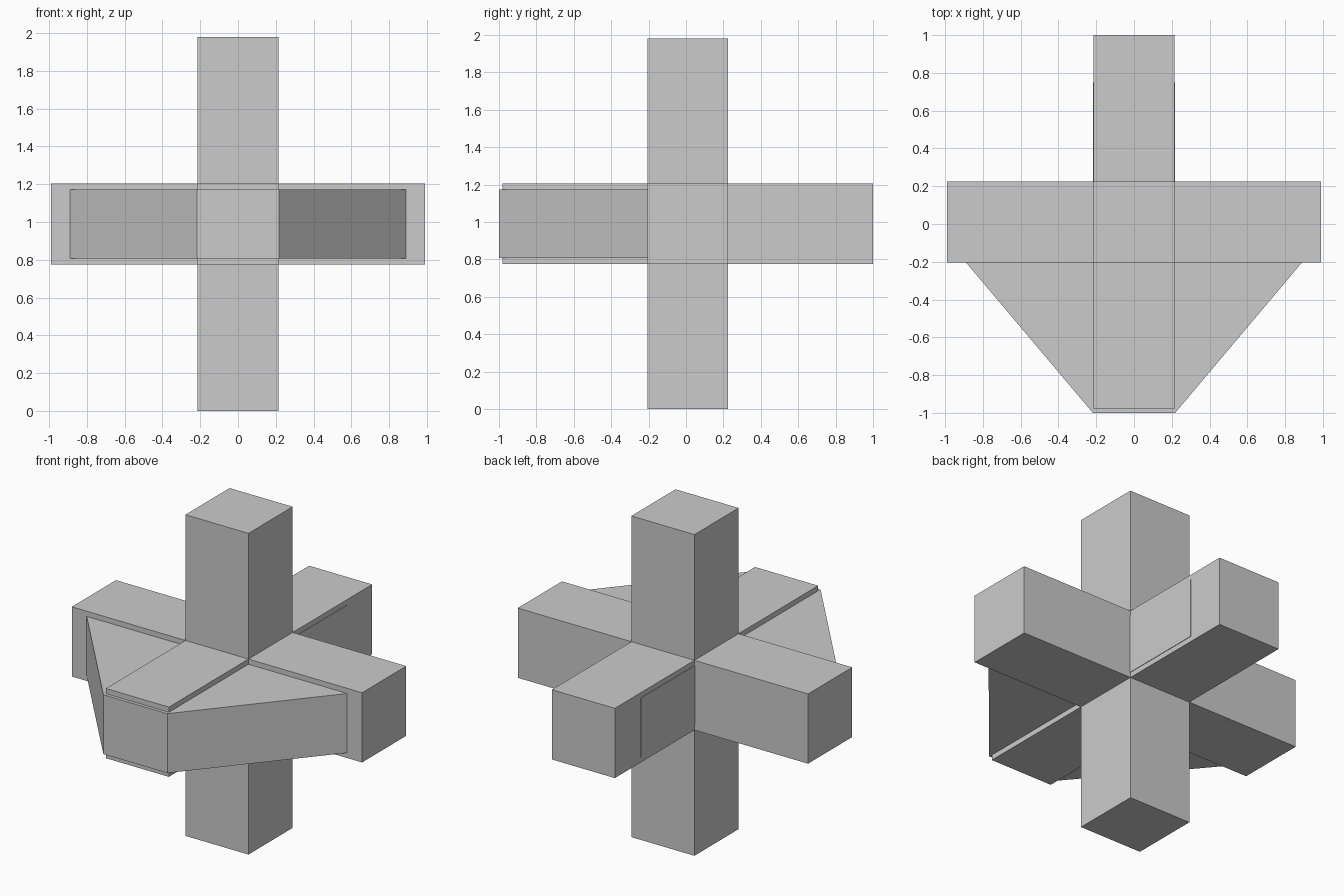
import bpy
import bmesh
from mathutils import Vector

if "Cube" in bpy.data.objects:
    bpy.data.objects.remove(bpy.data.objects["Cube"])


def make_object(name, bm):
    bmesh.ops.recalc_face_normals(bm, faces=bm.faces[:])
    mesh = bpy.data.meshes.new(name)
    bm.to_mesh(mesh)
    bm.free()
    obj = bpy.data.objects.new(name, mesh)
    bpy.context.collection.objects.link(obj)
    return obj


# Six-armed cross: a cube with every face pulled outwards
WIDTH, REACH = 0.43, 0.99
bm = bmesh.new()
bmesh.ops.create_cube(bm, size=WIDTH)
for face, normal in [(f, f.normal.copy()) for f in bm.faces]:
    arm = bmesh.ops.extrude_discrete_faces(bm, faces=[face])["faces"][0]
    bmesh.ops.translate(bm, verts=arm.verts[:], vec=normal * (REACH - WIDTH / 2))
cross = make_object("six_armed_cross", bm)
cross.location = (0, 0.01, REACH)

# Flat arrow-shaped brace: tapered head at the front, shaft along the rear arm
Z_LOW, Z_HIGH = 0.807, 1.173
half = [(0.218, -1.0), (0.89, -0.203), (0.218, -0.203), (0.218, 0.75)]
outline = half + [(-x, y) for x, y in reversed(half)]
bm = bmesh.new()
base = bm.faces.new([bm.verts.new((x, y, Z_LOW)) for x, y in outline])
top = bmesh.ops.extrude_face_region(bm, geom=[base], use_keep_orig=True)["geom"]
bmesh.ops.translate(bm, verts=[v for v in top if isinstance(v, bmesh.types.BMVert)],
                    vec=Vector((0, 0, Z_HIGH - Z_LOW)))
make_object("arrow_brace", bm)
